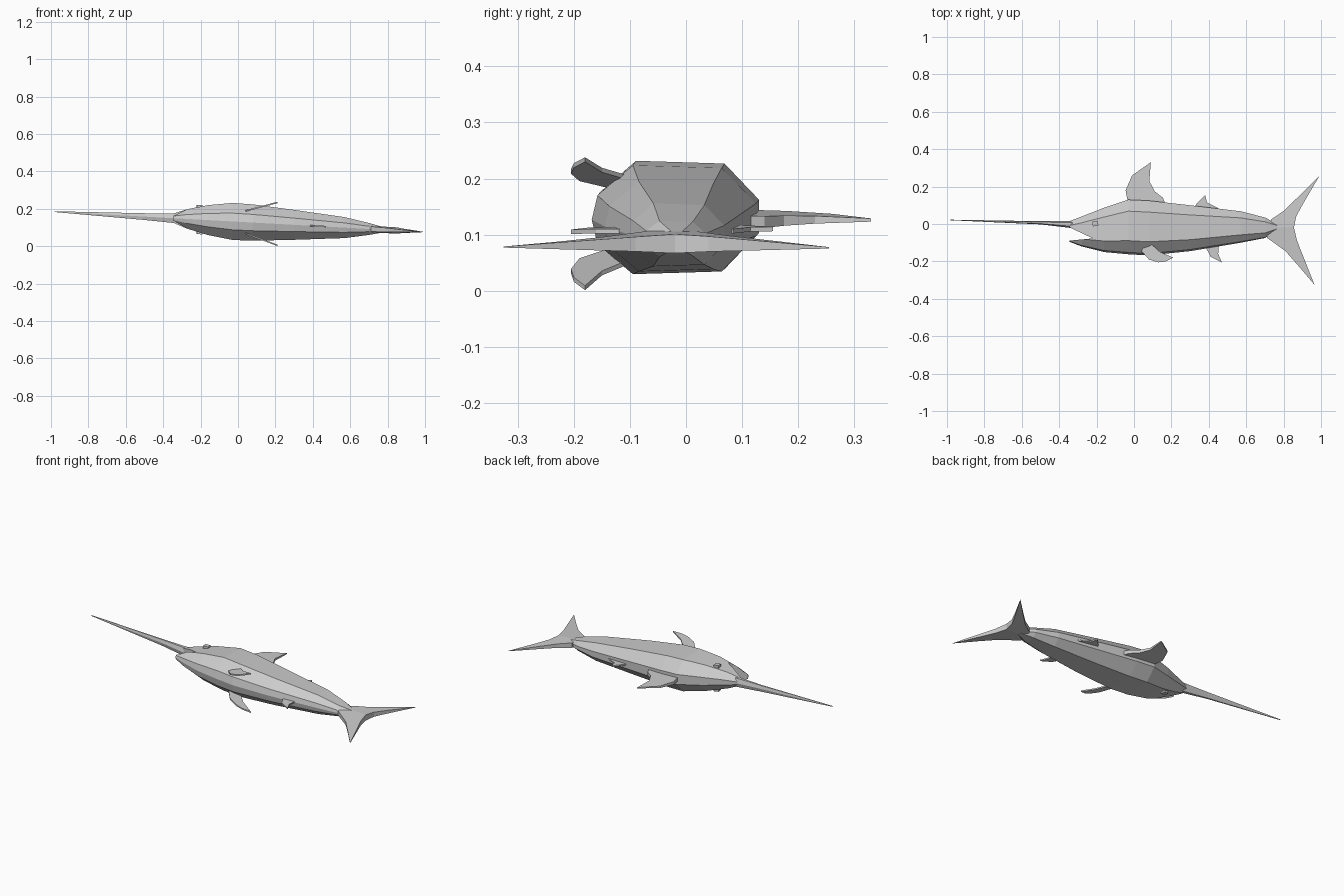
import bpy
import bmesh

if "Cube" in bpy.data.objects:
    bpy.data.objects.remove(bpy.data.objects["Cube"], do_unlink=True)

grey = bpy.data.materials.new("plain grey")
grey.use_nodes = True
colour = (0.6, 0.6, 0.6, 1)
grey.diffuse_color = colour
grey.node_tree.nodes["Principled BSDF"].inputs["Base Color"].default_value = colour


def finish(bm, name):
    """Tilt the part onto the sloping centre plane and make an object."""
    for v in bm.verts:
        v.co.z += 0.131 - 0.055 * v.co.x
    bmesh.ops.recalc_face_normals(bm, faces=bm.faces)
    mesh = bpy.data.meshes.new(name)
    bm.to_mesh(mesh)
    bm.free()
    mesh.materials.append(grey)
    obj = bpy.data.objects.new(name, mesh)
    bpy.context.collection.objects.link(obj)
    return obj


def loft(name, section, stations):
    """Skin a section through stations (x, back y, belly y, half thickness)."""
    bm = bmesh.new()
    rings = []
    for x, back, belly, half in stations:
        mid, tall = (back + belly) / 2, (back - belly) / 2
        rings.append([bm.verts.new((x, mid + u * tall, w * half)) for u, w in section])
    n = len(section)
    for a, b in zip(rings, rings[1:]):
        for i in range(n):
            j = (i + 1) % n
            bm.faces.new((a[i], a[j], b[j], b[i]))
    bm.faces.new(rings[0])
    bm.faces.new(rings[-1])
    return finish(bm, name)


def fin(name, outline, half, height=lambda x, y: 0):
    """Solid flat fin whose half thickness and height vary over its outline."""
    bm = bmesh.new()
    top, low = [[bm.verts.new((x, y, height(x, y) + s * half(x, y)))
                 for x, y in outline] for s in (1, -1)]
    bm.faces.new(top)
    bm.faces.new(low[::-1])
    for i in range(len(top)):
        j = (i + 1) % len(top)
        bm.faces.new((top[i], low[i], low[j], top[j]))
    return finish(bm, name)


# Faceted body, deepest behind the head
side = [(1, 0.3), (0.58, 0.95), (-0.5, 1), (-0.93, 0.45)]
section = side + [(-1, 0)] + [(u, -w) for u, w in reversed(side)]
body = loft("body", section, [
    (-0.345, 0.015, -0.095, 0.026), (-0.28, 0.04, -0.12, 0.05),
    (-0.16, 0.087, -0.15, 0.08), (-0.03, 0.13, -0.162, 0.099),
    (0.08, 0.125, -0.168, 0.097), (0.3, 0.1, -0.145, 0.08),
    (0.57, 0.068, -0.1, 0.056), (0.7, 0.035, -0.075, 0.032),
    (0.765, 0.0, -0.035, 0.017)])

# Open mouth cut into the head
cutter = fin("mouth_cutter", [(-0.4, 0.008), (-0.22, -0.077), (-0.4, -0.094)],
             lambda x, y: 0.2)
cutter.hide_render = True
cutter.hide_set(True)
cut = body.modifiers.new("mouth", 'BOOLEAN')
cut.operation = 'DIFFERENCE'
cut.solver = 'EXACT'
cut.object = cutter

# Long pointed bill
loft("bill", [(1, 0), (0.5, 1), (-0.5, 1), (-1, 0), (-0.5, -1), (0.5, -1)], [
    (-0.33, 0.016, -0.022, 0.026), (-0.5, 0.015, -0.002, 0.018),
    (-0.98, 0.023, 0.02, 0.002)])

# Forked tail, thickest on its centre line
def tail_half(x, y):
    return 0.001 + 0.016 * max(0, 1 - abs(y + 0.02) / 0.28)


fin("tail_upper_lobe", [(0.73, -0.02), (0.733, 0.024), (0.8, 0.07), (0.88, 0.147),
                        (0.99, 0.255), (0.905, 0.11), (0.867, 0.04), (0.855, -0.02)],
    tail_half)
fin("tail_lower_lobe", [(0.71, -0.02), (0.855, -0.02), (0.872, -0.09), (0.965, -0.325),
                        (0.88, -0.225), (0.81, -0.145), (0.71, -0.073)], tail_half)

# Fins along the back and belly
fin("front_dorsal_fin", [(-0.03, 0.1), (-0.045, 0.18), (-0.01, 0.26), (0.09, 0.33),
                         (0.082, 0.23), (0.11, 0.175), (0.155, 0.14), (0.17, 0.1)],
    lambda x, y: 0.012 - 0.04 * (y - 0.1))
fin("rear_dorsal_fin", [(0.32, 0.08), (0.335, 0.11), (0.38, 0.155), (0.39, 0.115),
                        (0.45, 0.085), (0.45, 0.06)], lambda x, y: 0.004)
fin("anal_fin", [(0.37, -0.1), (0.41, -0.175), (0.47, -0.205), (0.45, -0.16),
                 (0.455, -0.1)], lambda x, y: 0.004)

# Paired fins and eyes, mirrored across the flanks
for label, s in (("left", 1), ("right", -1)):
    fin(label + "_pectoral_fin",
        [(0.06, -0.1), (0.04, -0.145), (0.08, -0.19), (0.13, -0.205), (0.17, -0.2),
         (0.21, -0.18), (0.14, -0.15), (0.09, -0.105)],
        lambda x, y: 0.004, lambda x, y: s * (0.06 + 0.32 * (x - 0.04)))
    fin(label + "_eye", [(-0.223, 0.012), (-0.195, 0.018), (-0.19, -0.008),
                         (-0.22, -0.013)],
        lambda x, y: 0.012, lambda x, y: s * 0.066)
